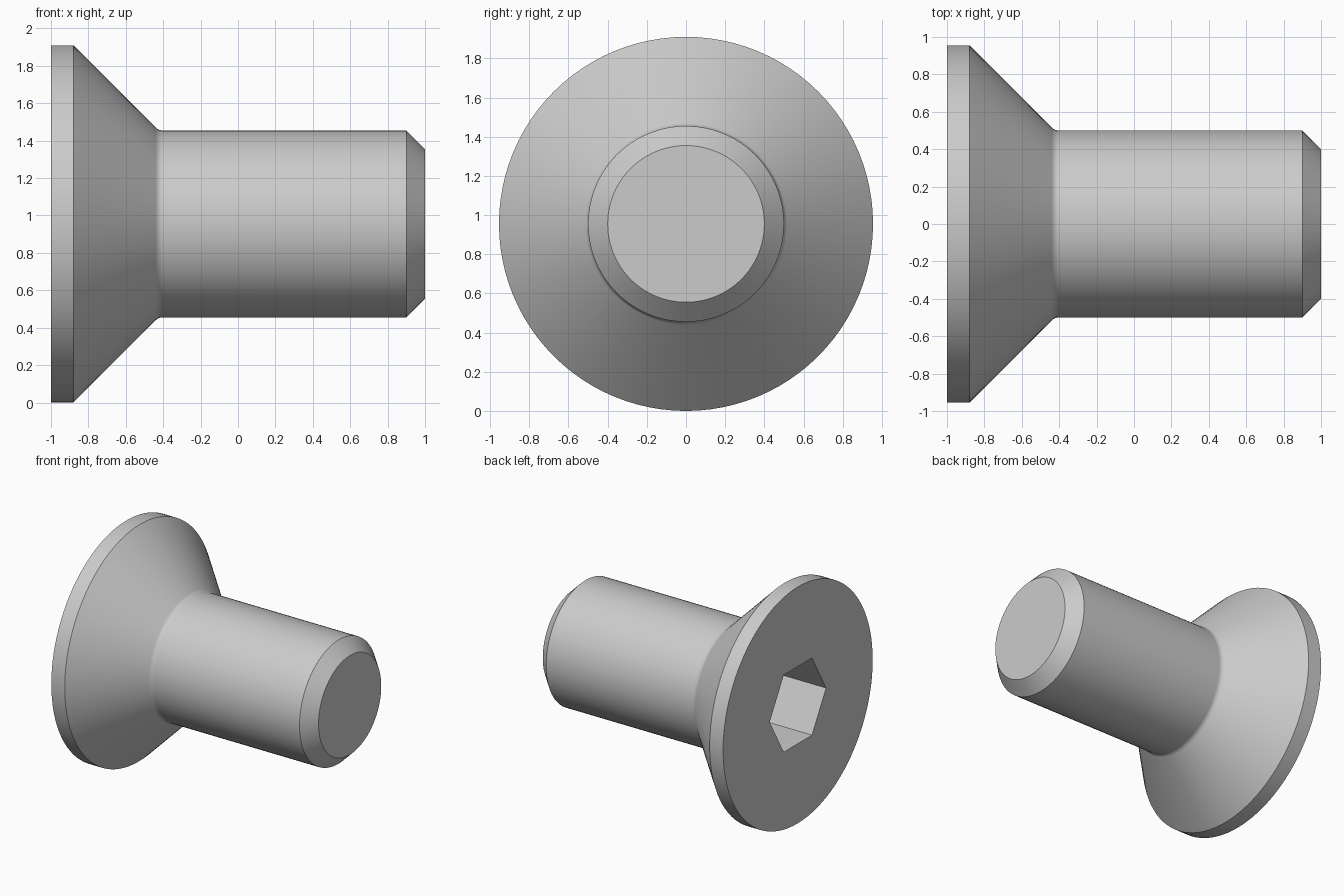
import bpy, bmesh
from math import cos, sin, tan, pi, radians

cube = bpy.data.objects.get("Cube")
if cube:
    bpy.data.objects.remove(cube, do_unlink=True)

HEAD_R, SHANK_R, TIP_R = 0.955, 0.5, 0.4
SOCKET_R, SOCKET_DEPTH = 0.36, 0.385
SEGMENTS = 96
FILLET_R = 0.05

steel = bpy.data.materials.new("light_grey_steel")
steel.use_nodes = True
GREY = (0.6, 0.6, 0.6, 1)
steel.diffuse_color = GREY
steel.node_tree.nodes["Principled BSDF"].inputs["Base Color"].default_value = GREY

bm = bmesh.new()


def ring(x, radius, sides):
    """Ring of vertices around the screw axis."""
    angles = [2 * pi * i / sides for i in range(sides)]
    return [bm.verts.new((x, radius * cos(a), HEAD_R + radius * sin(a))) for a in angles]


def skin(a, b):
    """Wall of quads between two equal rings."""
    n = len(a)
    for i in range(n):
        bm.faces.new((a[i], a[(i + 1) % n], b[(i + 1) % n], b[i]))


def loop_edges(verts):
    return [bm.edges.get((v, verts[i - 1])) for i, v in enumerate(verts)]


# Outside: rim, countersunk cone, small fillet, shank, chamfered tip
cone_end = -0.88 + HEAD_R - SHANK_R
fillet_end = cone_end + FILLET_R * tan(radians(22.5))
profile = [(-1, HEAD_R), (-0.88, HEAD_R)]
for step in range(5):
    a = radians(45 * (1 - step / 4))
    profile.append((fillet_end - FILLET_R * sin(a), SHANK_R + FILLET_R * (1 - cos(a))))
profile += [(0.9, SHANK_R), (1, TIP_R)]
outer = [ring(x, r, SEGMENTS) for x, r in profile]
for a, b in zip(outer, outer[1:]):
    skin(a, b)
bm.faces.new(outer[-1])

# Hexagon socket with a shallow drilled bottom
mouth = ring(-1, SOCKET_R, 6)
bottom = ring(-1 + SOCKET_DEPTH, SOCKET_R, 6)
skin(bottom, mouth)
point = bm.verts.new((-1 + SOCKET_DEPTH + SOCKET_R * 0.5, 0, HEAD_R))
for i, v in enumerate(bottom):
    bm.faces.new((v, bottom[i - 1], point))

# Flat head face around the socket
bmesh.ops.triangle_fill(bm, use_beauty=True, normal=(-1, 0, 0),
                        edges=loop_edges(outer[0]) + loop_edges(mouth))
bmesh.ops.recalc_face_normals(bm, faces=bm.faces)

mesh = bpy.data.meshes.new("countersunk_screw")
bm.to_mesh(mesh)
bm.free()
mesh.materials.append(steel)
screw = bpy.data.objects.new("countersunk_screw", mesh)
bpy.context.collection.objects.link(screw)

# Smooth round walls, crisp edges
bpy.ops.object.select_all(action="DESELECT")
screw.select_set(True)
bpy.context.view_layer.objects.active = screw
bpy.ops.object.shade_smooth_by_angle(angle=radians(28))
weighted = screw.modifiers.new("even_shading", "WEIGHTED_NORMAL")
weighted.keep_sharp = True
